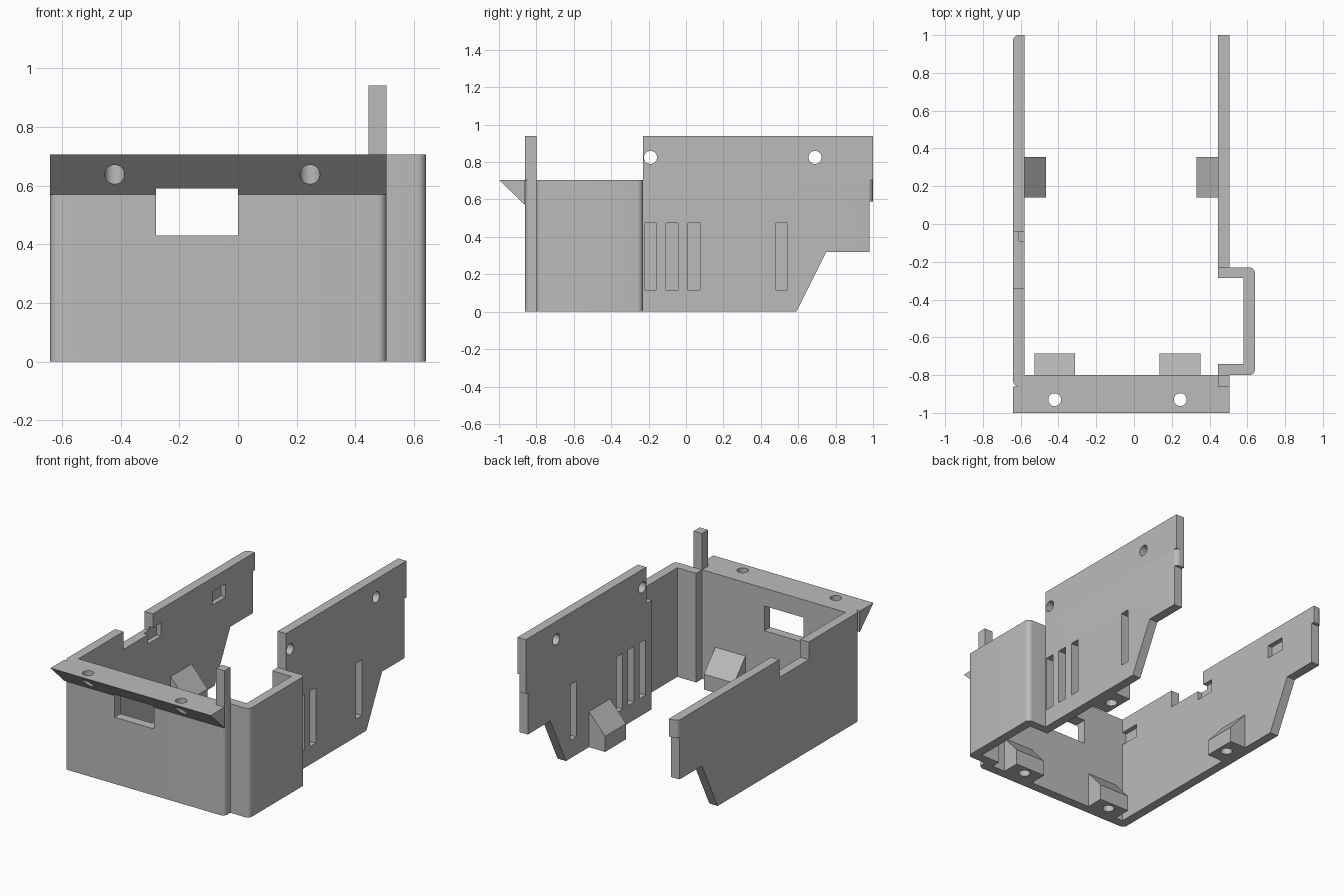
import bpy
import bmesh
from mathutils import Vector

cube = bpy.data.objects.get("Cube")
if cube:
    bpy.data.objects.remove(cube, do_unlink=True)

grey = bpy.data.materials.new("plain grey")
grey.use_nodes = True
GREY = (0.5, 0.5, 0.5, 1)
grey.diffuse_color = GREY
grey.node_tree.nodes["Principled BSDF"].inputs["Base Color"].default_value = GREY

TOP, TALL = 0.705, 0.94      # rim height and raised height
IN, OUT = 0.445, 0.505       # faces of the wall on the +x side
LEFT, LEFT_IN = -0.64, -0.58
FRONT, FRONT_IN = -0.86, -0.80


def finish(name, bm):
    bmesh.ops.recalc_face_normals(bm, faces=bm.faces)
    mesh = bpy.data.meshes.new(name)
    bm.to_mesh(mesh)
    bm.free()
    mesh.materials.append(grey)
    obj = bpy.data.objects.new(name, mesh)
    bpy.context.collection.objects.link(obj)
    return obj


def prism(name, points, axis, lo, hi, rounded=(), radius=0.03):
    """Extrude a 2D outline along an axis, rounding the vertical edges listed."""
    place = {"x": lambda p, q, t: (t, p, q),
             "y": lambda p, q, t: (p, t, q),
             "z": lambda p, q, t: (p, q, t)}[axis]
    bm = bmesh.new()
    face = bm.faces.new([bm.verts.new(place(p, q, lo)) for p, q in points])
    result = bmesh.ops.extrude_face_region(bm, geom=[face])
    shift = Vector(place(0, 0, hi - lo))
    moved = [v for v in result["geom"] if isinstance(v, bmesh.types.BMVert)]
    bmesh.ops.translate(bm, verts=moved, vec=shift)
    edges = [e for e in bm.edges
             if abs(e.verts[0].co.z - e.verts[1].co.z) > 0.01
             and any((e.verts[0].co.xy - Vector(c)).length < 0.001 for c in rounded)]
    if edges:
        bmesh.ops.bevel(bm, geom=edges, offset=radius, segments=6,
                        profile=0.5, affect="EDGES")
    return finish(name, bm)


def box(name, x, y, z, rounded=()):
    plan = [(x[0], y[0]), (x[1], y[0]), (x[1], y[1]), (x[0], y[1])]
    return prism(name, plan, "z", *z, rounded)


def cylinder(center, radius, depth, axis):
    bm = bmesh.new()
    bmesh.ops.create_cone(bm, cap_ends=True, segments=32, radius1=radius,
                          radius2=radius, depth=depth)
    obj = finish("hole_cutter", bm)
    obj.location = center
    if axis == "x":
        obj.rotation_euler.y = 1.5707963
    return obj


def cut(target, cutters):
    """Subtract the cutters from the target, then remove them."""
    bpy.context.view_layer.objects.active = target
    for cutter in cutters:
        mod = target.modifiers.new("cut", "BOOLEAN")
        mod.operation, mod.solver, mod.object = "DIFFERENCE", "EXACT", cutter
        bpy.ops.object.modifier_apply(modifier=mod.name)
        bpy.data.objects.remove(cutter, do_unlink=True)


def tail_cutter():
    return prism("tail_cutter", [(0.54, -0.1), (0.75, 0.32), (0.98, 0.32), (0.98, 0.59),
                                 (1.1, 0.59), (1.1, -0.1)], "x", -1, 1)


def window_cutter():
    return box("window_cutter", (-0.28, 0), (-1.1, -0.7), (0.43, 0.59))


# Front wall and long plain side wall in one piece
shell = prism("front_and_side_wall",
              [(LEFT, 1), (LEFT, FRONT), (OUT, FRONT), (OUT, FRONT_IN),
               (LEFT_IN, FRONT_IN), (LEFT_IN, 1)], "z", 0, TOP,
              rounded=[(LEFT, 1), (LEFT, FRONT), (OUT, FRONT)])
cuts = [tail_cutter(), window_cutter(),
        box("rim_notch", (-0.7, -0.5), (-0.34, -0.04), (0.59, 0.8))]
for y in (-0.80, -0.09, 0.57):
    cuts.append(box("latch_pocket", (-0.61, -0.55), (y, y + 0.13), (0.53, 0.615)))
cut(shell, cuts)

# Overhanging wedge lip with screw holes
lip = prism("front_lip", [(-1, TOP), (FRONT, 0.57), (FRONT, TOP)], "x", LEFT, OUT)
cut(lip, [window_cutter()] + [cylinder((x, -0.93, 0.65), 0.034, 0.4, "z")
                              for x in (-0.42, 0.245)])

# Corner post
post = box("corner_post", (IN, OUT), (FRONT, FRONT_IN), (TOP, TALL))

# Bulge that steps outward from the side
bulge = prism("side_bulge",
              [(IN, -0.80), (0.64, -0.80), (0.64, -0.23), (IN, -0.23),
               (IN, -0.285), (0.58, -0.285), (0.58, -0.74), (IN, -0.74)],
              "z", 0, TOP, rounded=[(0.64, -0.80), (0.64, -0.23)])

# Vented side wall with its raised upper half
vented = box("vented_side_wall", (IN, OUT), (-0.23, 1), (0, TOP), rounded=[(OUT, 1)])
slots = [box("vent_slot", (0.4, 0.55), (y, y + 0.062), (0.115, 0.475))
         for y in (-0.223, -0.106, 0.012, 0.482)]
cut(vented, [tail_cutter()] + slots)
upper = box("raised_side_wall", (IN, OUT), (-0.23, 1), (TOP, TALL))
cut(upper, [cylinder((0.475, y, 0.825), 0.035, 0.3, "x") for y in (-0.19, 0.69)])

# Sloped screw blocks along the base, each with a blind hole underneath
def block_profile(wall, way):
    tip = wall + way * 0.115
    return [(wall, 0), (tip, 0), (tip, 0.1), (wall, 0.23)]


blocks = []
for name, wall, way in (("plain_side_block", LEFT_IN, 1), ("vented_side_block", IN, -1)):
    block = prism(name, block_profile(wall, way), "y", 0.14, 0.355)
    cut(block, [cylinder((wall + way * 0.058, 0.247, 0), 0.035, 0.2, "z")])
    blocks.append(block)
for name, x in (("front_block_right", -0.42), ("front_block_left", 0.243)):
    block = prism(name, block_profile(FRONT_IN, 1), "x", x - 0.108, x + 0.108)
    cut(block, [cylinder((x, FRONT_IN + 0.058, 0), 0.035, 0.2, "z")])
    blocks.append(block)

# Smooth the rounded corners and holes, keep the other edges sharp
bpy.ops.object.select_all(action="DESELECT")
for obj in [shell, lip, post, bulge, vented, upper] + blocks:
    obj.select_set(True)
bpy.ops.object.shade_smooth_by_angle(angle=0.5)
